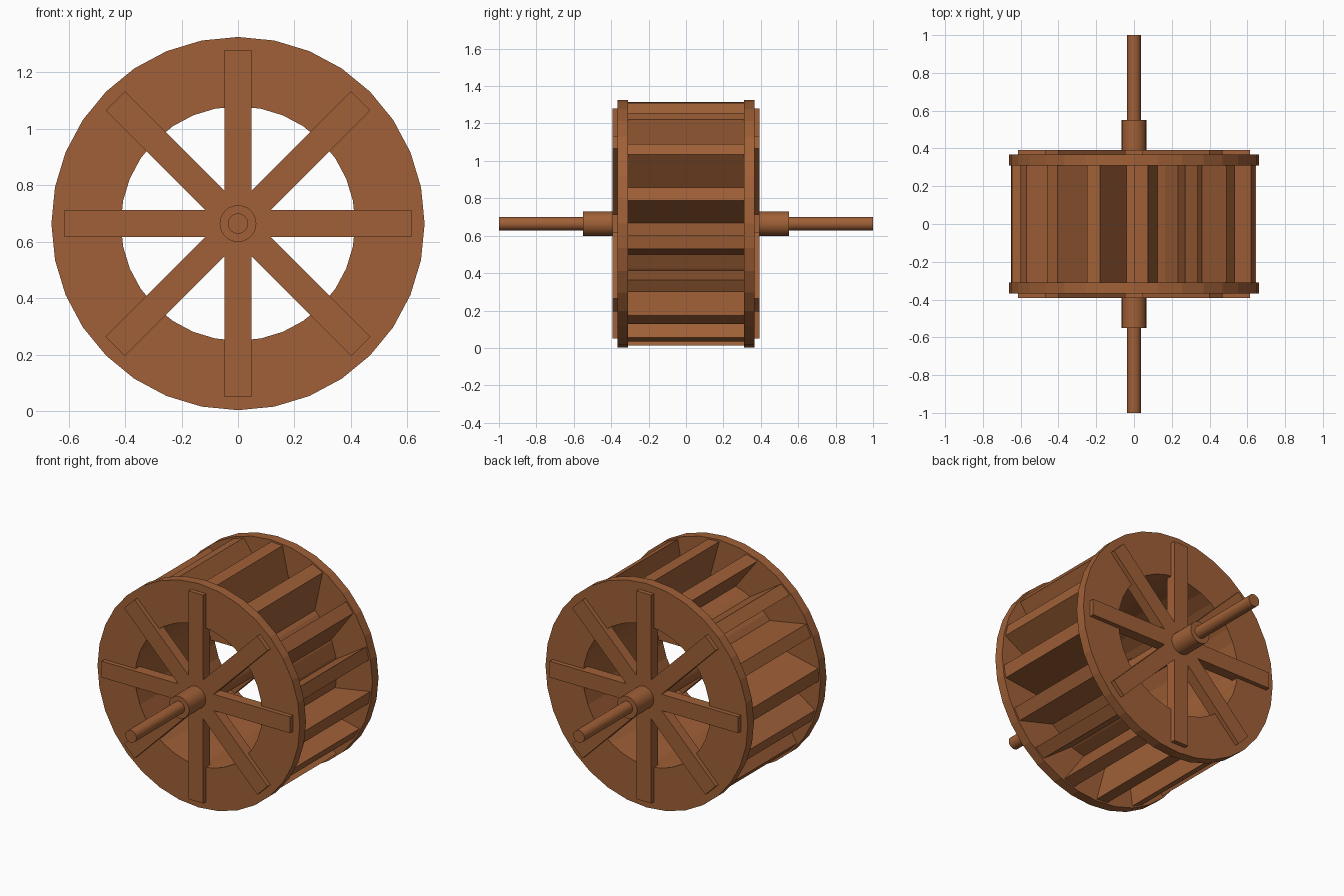
import bpy, bmesh, math
from mathutils import Vector

cube = bpy.data.objects.get("Cube")
if cube:
    bpy.data.objects.remove(cube, do_unlink=True)

CENTRE_Z = 0.664
RIM_OUT, RIM_IN = 0.661, 0.415
RIM_Y0, RIM_Y1 = 0.31, 0.367
SPOKES, BLADES = 8, 16

wood = bpy.data.materials.new("brown_wood")
wood.use_nodes = True
colour = (0.35, 0.117, 0.038, 1)
wood.diffuse_color = colour
wood.node_tree.nodes["Principled BSDF"].inputs["Base Color"].default_value = colour


def polar(radius, degrees):
    a = math.radians(degrees)
    return (radius * math.cos(a), radius * math.sin(a))


def finish(name, bm):
    bmesh.ops.recalc_face_normals(bm, faces=bm.faces)
    mesh = bpy.data.meshes.new(name)
    bm.to_mesh(mesh)
    bm.free()
    mesh.materials.append(wood)
    obj = bpy.data.objects.new(name, mesh)
    obj.location.z = CENTRE_Z
    bpy.context.collection.objects.link(obj)
    return obj


def prism(bm, outline, y0, y1):
    """Extrude an x-z outline along y."""
    face = bm.faces.new([bm.verts.new((x, y0, z)) for x, z in outline])
    out = bmesh.ops.extrude_face_region(bm, geom=[face])
    moved = [v for v in out["geom"] if isinstance(v, bmesh.types.BMVert)]
    bmesh.ops.translate(bm, verts=moved, vec=Vector((0, y1 - y0, 0)))


def rod(name, radius, half_length, sides=24):
    bm = bmesh.new()
    prism(bm, [polar(radius, 360 * i / sides) for i in range(sides)],
          -half_length, half_length)
    obj = finish(name, bm)
    for poly in obj.data.polygons:
        poly.use_smooth = len(poly.vertices) == 4


def ring(name, outer, inner, y0, y1, sides=32):
    """Faceted ring of rectangular section around the y axis."""
    bm = bmesh.new()
    loops = []
    for r, y in ((outer, y0), (outer, y1), (inner, y1), (inner, y0)):
        loop = []
        for i in range(sides):
            x, z = polar(r, 360 * i / sides)
            loop.append(bm.verts.new((x, y, z)))
        loops.append(loop)
    for k in range(4):
        a, b = loops[k], loops[(k + 1) % 4]
        for i in range(sides):
            j = (i + 1) % sides
            bm.faces.new((a[i], a[j], b[j], b[i]))
    finish(name, bm)


# Spokes laid over the rims
def spokes(name, side):
    bm = bmesh.new()
    half, length = 0.048, 0.615
    for i in range(SPOKES):
        a = math.radians(360 * i / SPOKES)
        c, s = math.cos(a), math.sin(a)
        corners = ((0, -half), (length, -half), (length, half), (0, half))
        outline = [(u * c - v * s, u * s + v * c) for u, v in corners]
        prism(bm, outline, side * 0.33, side * 0.393)
    finish(name, bm)


# Flat side rims with their spokes
for label, side in (("front", -1), ("back", 1)):
    ring(label + "_rim", RIM_OUT, RIM_IN, side * RIM_Y0, side * RIM_Y1)
    spokes(label + "_spokes", side)

# Inner drum that closes the floor of the buckets
ring("inner_drum", RIM_IN + 0.015, RIM_IN, -RIM_Y0, RIM_Y0)

# Slanted paddle boards between the rims, hung a little lower on the right
bm = bmesh.new()
for k in range(BLADES):
    angle = 360 * k / BLADES
    tip = angle - 5.5 * max(0, math.cos(math.radians(angle)))
    outline = [polar(0.65, tip), polar(0.65, tip - 6.5),
               polar(0.422, tip - 17.5), polar(0.422, tip - 8.5)]
    prism(bm, outline, -RIM_Y0 - 0.01, RIM_Y0 + 0.01)
finish("paddle_boards", bm)

# Hub and axle
rod("hub", 0.065, 0.55)
rod("axle", 0.036, 1.0)
